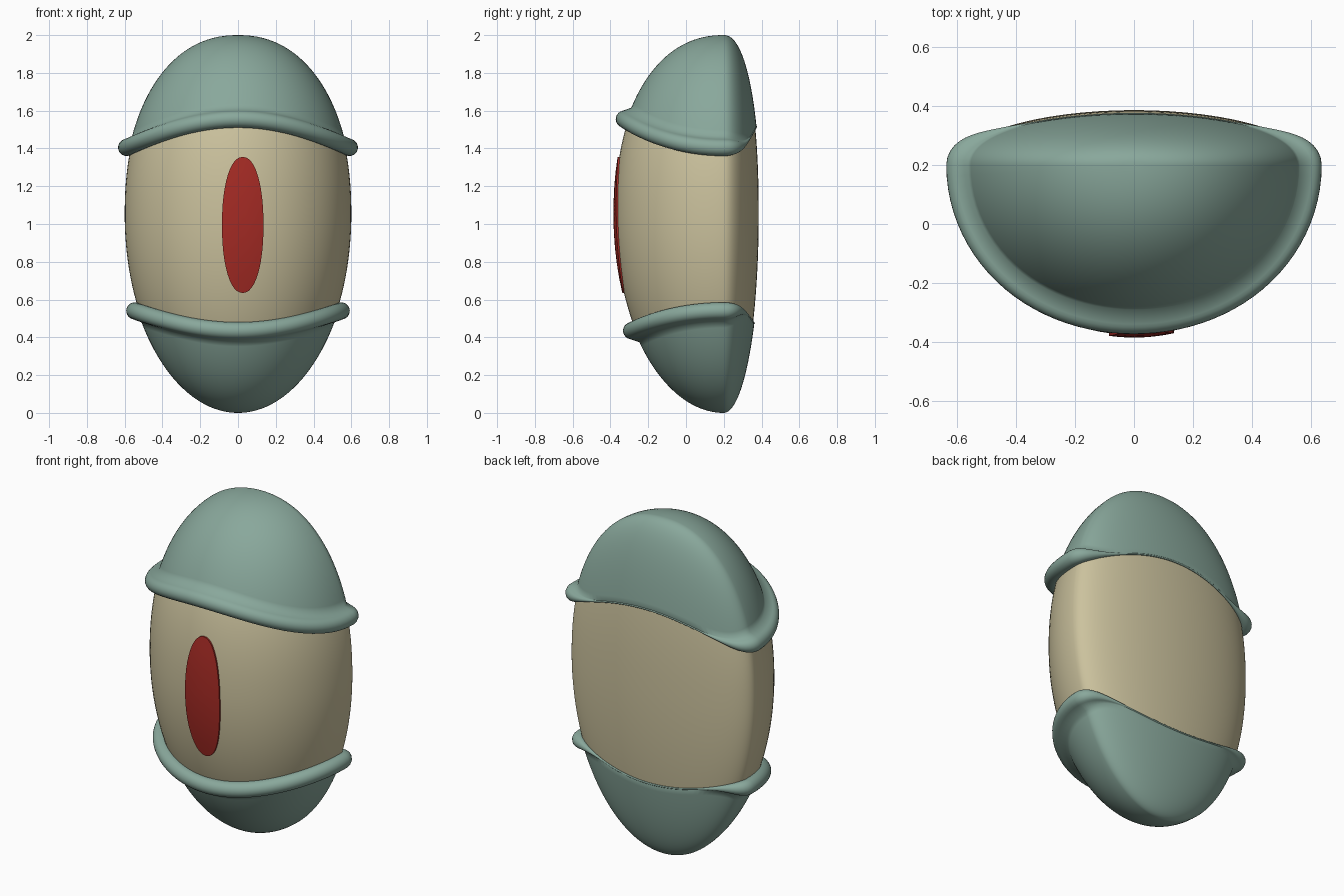
import bpy, bmesh, math

if "Cube" in bpy.data.objects:
    bpy.data.objects.remove(bpy.data.objects["Cube"])

CZ, CY = 1.05, 0.2          # widest height, and depth of the front/back seam
HALF_W, FRONT, BACK = 0.6, 0.575, 0.185
N = 96


def material(name, rgb):
    m = bpy.data.materials.new(name)
    m.diffuse_color = (*rgb, 1)
    m.use_nodes = True
    m.node_tree.nodes["Principled BSDF"].inputs["Base Color"].default_value = m.diffuse_color
    return m


teal = material("grey_teal", (0.25, 0.39, 0.33))
beige = material("beige", (0.60, 0.54, 0.34))
red = material("red", (0.38, 0.024, 0.018))


def scale_at(z):
    """Relative girth of the egg at height z."""
    if z > CZ:
        t, n = (z - CZ) / (2 - CZ), 2.2
    else:
        t, n = (CZ - z) / CZ, 2.0
    return max(0.0, 1 - min(t, 1) ** n) ** (1 / n)


def shell(u, z, off=0.0):
    """Point on the egg at azimuth u, pushed out horizontally by off."""
    k = scale_at(z)
    c, s = math.cos(u), math.sin(u)
    d = BACK if s > 0 else FRONT
    nx, ny = c / HALF_W, s / d
    ln = math.hypot(nx, ny)
    return (HALF_W * k * c + off * nx / ln, CY + d * k * s + off * ny / ln, z)


def finish(name, bm, mat, angle=60):
    bmesh.ops.recalc_face_normals(bm, faces=bm.faces)
    me = bpy.data.meshes.new(name)
    bm.to_mesh(me)
    bm.free()
    ob = bpy.data.objects.new(name, me)
    bpy.context.collection.objects.link(ob)
    me.materials.append(mat)
    bpy.ops.object.select_all(action='DESELECT')
    ob.select_set(True)
    bpy.context.view_layer.objects.active = ob
    bpy.ops.object.shade_smooth_by_angle(angle=math.radians(angle))
    return ob


def skin(bm, rows, pole=None):
    """Join closed rings of points, optionally closing the first to a pole."""
    rings = [[bm.verts.new(p) for p in row] for row in rows]
    for a, b in zip(rings, rings[1:]):
        for i in range(len(a)):
            j = (i + 1) % len(a)
            bm.faces.new((a[i], a[j], b[j], b[i]))
    if pole:
        p = bm.verts.new(pole)
        for i in range(len(rings[0])):
            bm.faces.new((p, rings[0][i], rings[0][(i + 1) % len(rings[0])]))
    return rings


AZ = [2 * math.pi * i / N for i in range(N)]

# Body: the middle of the egg, ending under the caps
bm = bmesh.new()
rings = skin(bm, [[shell(u, 0.36 + 1.3 * r / 32) for u in AZ] for r in range(33)])
bm.faces.new(rings[0])
bm.faces.new(rings[-1])
finish("body", bm, beige)


def cap(name, sign, edge_mid, edge_drop, pole_z):
    """Shell half with a rolled rim that melts away towards the back."""
    def rim(u):
        s = max(0.0, math.sin(u))
        f = max(0.0, 1 - s / 0.85)
        f = f * f * (3 - 2 * f)
        r = 0.005 + 0.04 * f
        z = edge_mid - sign * edge_drop * math.cos(u) ** 2 + sign * r
        return r, z

    rows = []
    steps = 26
    for k in range(1, steps + 1):
        a = k / steps * math.pi / 2
        row = []
        for u in AZ:
            r, z = rim(u)
            z0 = z + sign * r * 1.35
            zz = z0 + (pole_z - z0) * math.cos(a)
            row.append(shell(u, zz, 0.007 * k / steps))
        rows.append(row)
    for deg in range(75, -136, -15):
        a = math.radians(deg)
        row = []
        for u in AZ:
            r, z = rim(u)
            x, y, _ = shell(u, z, 0.45 * r + r * math.cos(a) + 0.002)
            row.append((x, y, z + sign * r * math.sin(a)))
        rows.append(row)
    bm = bmesh.new()
    skin(bm, rows, (0, CY, pole_z))
    finish(name, bm, teal)


cap("upper_cap", 1, 1.51, 0.15, 2.0)
cap("lower_cap", -1, 0.48, 0.105, 0.0)


# Eye: thin oval plate lying on the front of the body
def front_y(x, z):
    k = scale_at(z)
    return CY - FRONT * math.sqrt(max(0, k * k - (x / HALF_W) ** 2))


def eye_ring(f, lift):
    row = []
    for i in range(48):
        a = 2 * math.pi * i / 48
        c, s = math.cos(a), math.sin(a)
        x = 0.025 + 0.11 * f * math.copysign(abs(c) ** 0.92, c)
        z = 0.995 + 0.36 * f * math.copysign(abs(s) ** 0.92, s)
        row.append((x, front_y(x, z) - lift, z))
    return row


bm = bmesh.new()
skin(bm, [eye_ring(f, 0.009) for f in (0.2, 0.4, 0.6, 0.8, 1.0)] + [eye_ring(1.0, -0.0005)],
     (0.025, front_y(0.025, 0.995) - 0.009, 0.995))
finish("eye_slit", bm, red, 40)
